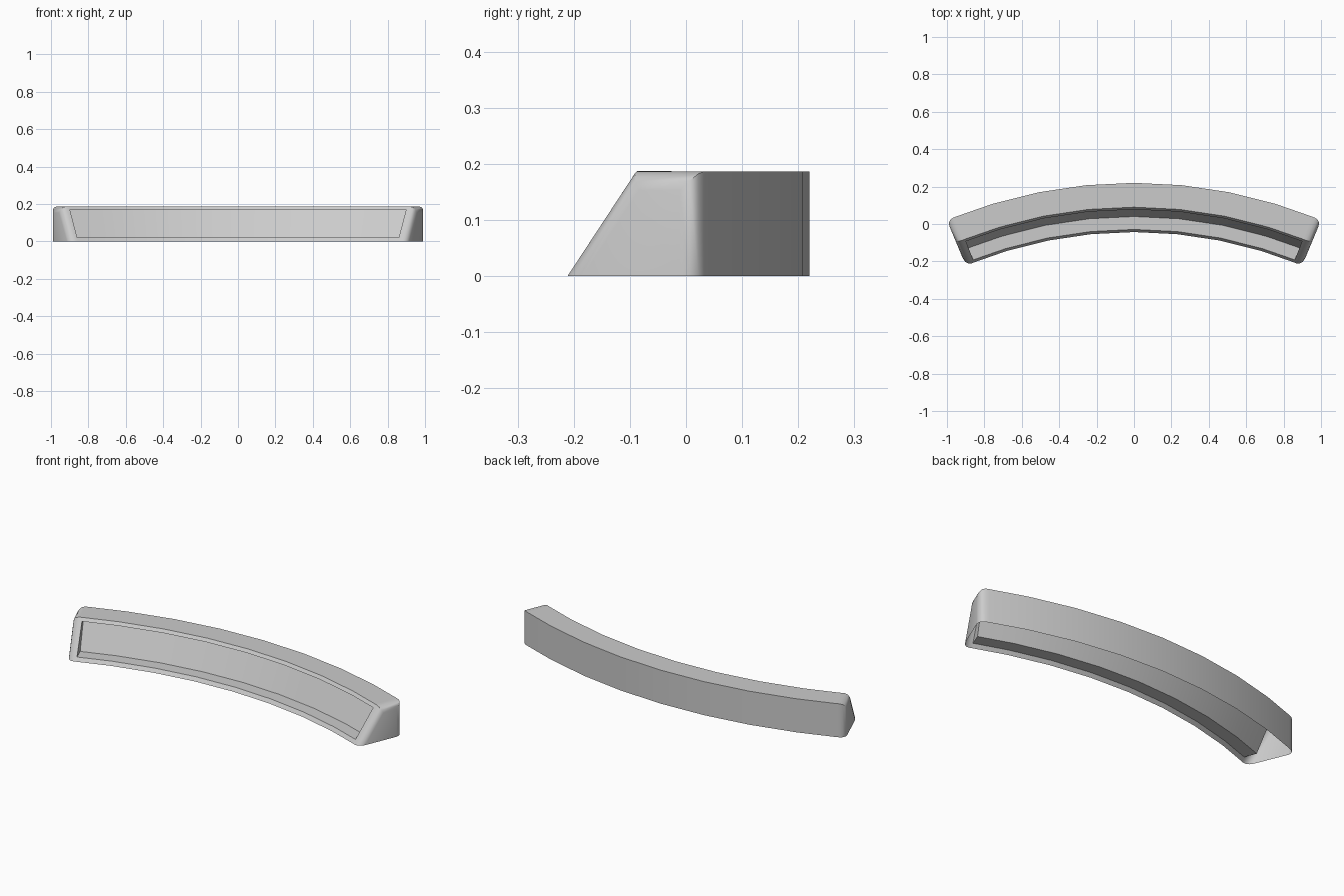
import bpy, bmesh, math

if "Cube" in bpy.data.objects:
    bpy.data.objects.remove(bpy.data.objects["Cube"])

END = 22.62      # half sweep of the arc, degrees
OPEN = 21.45     # half sweep of the recess
CY = -2.38       # arc centre on y
H = 0.187

# cross-section points: name -> (radius, height)
P = dict(B=(2.60, 0), T=(2.60, H), F=(2.47, H), G=(2.337, 0),
         U=(2.458, 0.17), L=(2.351, 0.02),
         PU=(2.49, 0.17), PL=(2.42, 0.02))

angles = [-END, -OPEN] + [END * k / 4 for k in range(-3, 4)] + [OPEN, END]
last = len(angles) - 1
bm = bmesh.new()
secs = []
for i, a in enumerate(angles):
    t = math.radians(a)
    names = "BTFG" if i in (0, last) else P
    secs.append({n: bm.verts.new((P[n][0] * math.sin(t), CY + P[n][0] * math.cos(t), P[n][1]))
                 for n in names})

def strip(a, b, chain):
    for p, q in zip(chain, chain[1:]):
        bm.faces.new((a[p], b[p], b[q], a[q]))

# back wall, top, front frame and recess; the underside stays open
for i in range(last):
    a, b = secs[i], secs[i + 1]
    if 0 < i < last - 1:
        strip(a, b, ["B", "T", "F", "U", "PU", "PL", "L", "G"])
    else:
        strip(a, b, ["B", "T", "F"])
        e, n = (a, b) if i == 0 else (b, a)
        bm.faces.new((e["F"], n["F"], n["U"], n["L"], n["G"], e["G"]))

# recess end walls
for s in (secs[1], secs[-2]):
    bm.faces.new([s[n] for n in ("U", "PU", "PL", "L")])

# end caps with rounded rims
rims = []
for s in (secs[0], secs[-1]):
    bm.faces.new([s[n] for n in "BTFG"])
    rims += [bm.edges.get((s[p], s[q])) for p, q in ("BT", "TF", "FG")]
bmesh.ops.recalc_face_normals(bm, faces=bm.faces)
bmesh.ops.bevel(bm, geom=rims, offset=0.034, segments=3, profile=0.5,
                affect='EDGES', clamp_overlap=True)
bmesh.ops.recalc_face_normals(bm, faces=bm.faces)

me = bpy.data.meshes.new("curved_trim")
bm.to_mesh(me)
bm.free()
ob = bpy.data.objects.new("curved_trim", me)
bpy.context.collection.objects.link(ob)
bpy.context.view_layer.objects.active = ob
ob.select_set(True)
bpy.ops.object.shade_smooth_by_angle(angle=math.radians(32))
